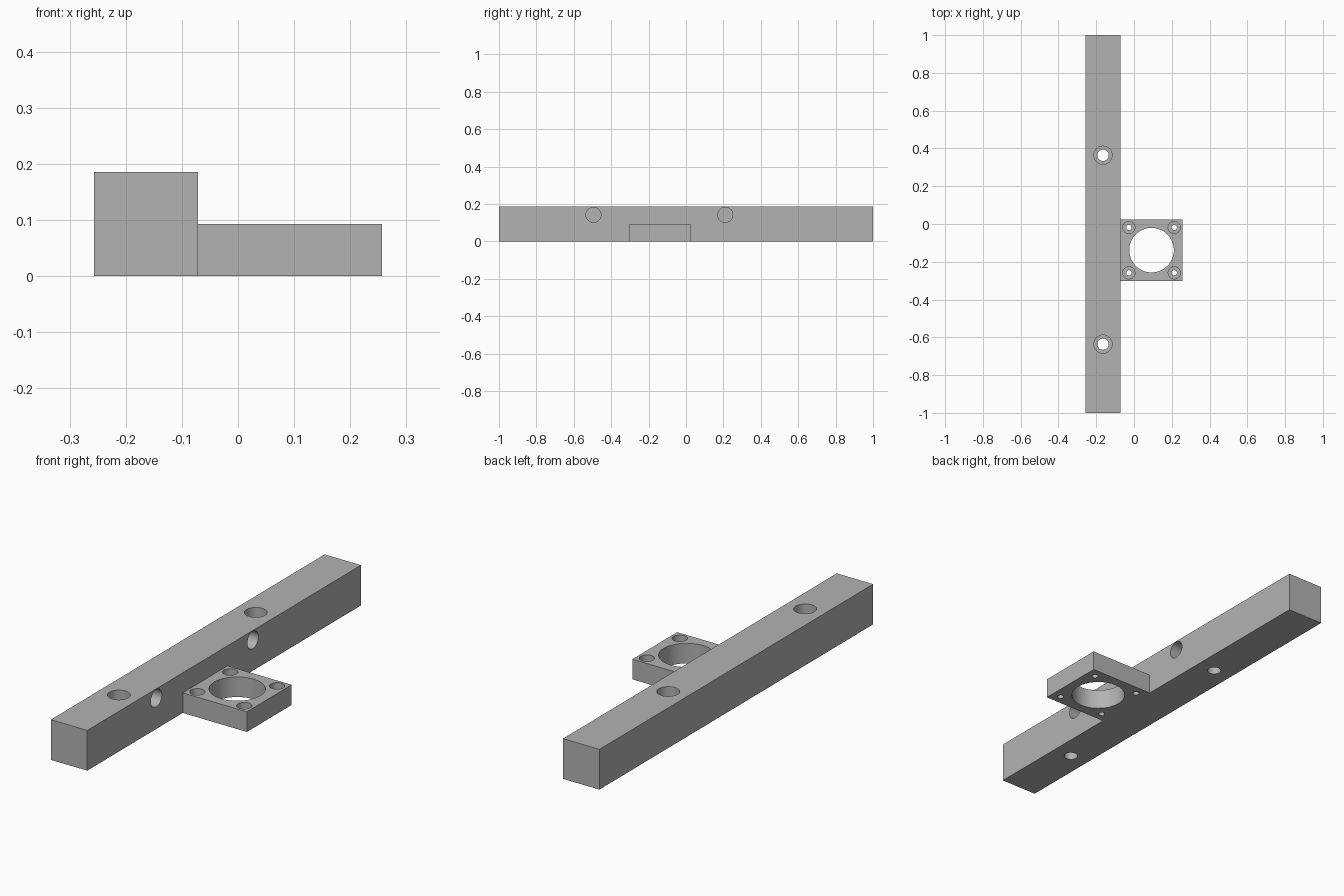
import bpy
import math

cube = bpy.data.objects.get("Cube")
if cube:
    bpy.data.objects.remove(cube, do_unlink=True)

steel = bpy.data.materials.new("satin_grey")
steel.use_nodes = True
steel.diffuse_color = (0.45, 0.45, 0.45, 1)
steel.node_tree.nodes["Principled BSDF"].inputs["Base Color"].default_value = steel.diffuse_color

BAR_TOP, PLATE_TOP = 0.186, 0.093
BAR_LEFT, BAR_RIGHT, PLATE_RIGHT = -0.257, -0.071, 0.257
PLATE_FRONT, PLATE_BACK = -0.302, 0.025


def box(name, low, high):
    """Box between two opposite corners."""
    centre = [(a + b) / 2 for a, b in zip(low, high)]
    bpy.ops.mesh.primitive_cube_add(size=1, location=centre)
    obj = bpy.context.object
    obj.name = name
    obj.scale = [b - a for a, b in zip(low, high)]
    bpy.ops.object.transform_apply(location=True, rotation=True, scale=True)
    obj.data.materials.append(steel)
    return obj


def combine(target, other, operation):
    """Boolean the other object into the target, then discard it."""
    mod = target.modifiers.new(operation.lower(), "BOOLEAN")
    mod.operation = operation
    mod.solver = "EXACT"
    mod.object = other
    bpy.ops.object.select_all(action="DESELECT")
    target.select_set(True)
    bpy.context.view_layer.objects.active = target
    bpy.ops.object.modifier_apply(modifier=mod.name)
    bpy.data.objects.remove(other, do_unlink=True)


def drill(target, centre, radius, depth, rotation=(0, 0, 0)):
    """Cut a round hole with a cylinder centred on the given point."""
    bpy.ops.mesh.primitive_cylinder_add(vertices=64, radius=radius, depth=depth,
                                        location=centre, rotation=rotation)
    cutter = bpy.context.object
    cutter.name = "hole_cutter"
    cutter.hide_render = True
    cutter.data.materials.append(steel)
    combine(target, cutter, "DIFFERENCE")


def counterbored_hole(target, x, y, top, radius, bore_radius, bore_depth):
    """Through hole with a wider recess sunk from the top."""
    drill(target, (x, y, top / 2), radius, 1)
    drill(target, (x, y, top), bore_radius, bore_depth * 2)


# Long square bar with the motor plate joined to its side
bracket = box("mounting_bracket", (BAR_LEFT, -1, 0), (BAR_RIGHT, 1, BAR_TOP))
plate = box("motor_plate", (BAR_RIGHT - 0.02, PLATE_FRONT, 0),
            (PLATE_RIGHT, PLATE_BACK, PLATE_TOP))
combine(bracket, plate, "UNION")

# Bolt holes down through the bar
bar_x = (BAR_LEFT + BAR_RIGHT) / 2
for y in (-0.636, 0.364):
    counterbored_hole(bracket, bar_x, y, BAR_TOP, 0.03, 0.048, 0.093)

# Blind holes in the side of the bar
for y in (-0.495, 0.21):
    drill(bracket, (BAR_RIGHT, y, 0.142), 0.04, 0.186, (0, math.pi / 2, 0))

# Central opening and four corner screw holes in the plate
plate_x = (BAR_RIGHT + PLATE_RIGHT) / 2
plate_y = (PLATE_FRONT + PLATE_BACK) / 2
drill(bracket, (plate_x, plate_y, PLATE_TOP / 2), 0.118, 1)
for sx in (-1, 1):
    for sy in (-1, 1):
        counterbored_hole(bracket, plate_x + sx * 0.12, plate_y + sy * 0.12,
                          PLATE_TOP, 0.014, 0.032, 0.06)

# Smooth hole walls, crisp block edges
bpy.ops.object.select_all(action="DESELECT")
bracket.select_set(True)
bpy.context.view_layer.objects.active = bracket
bpy.ops.object.shade_smooth_by_angle(angle=math.radians(30))
